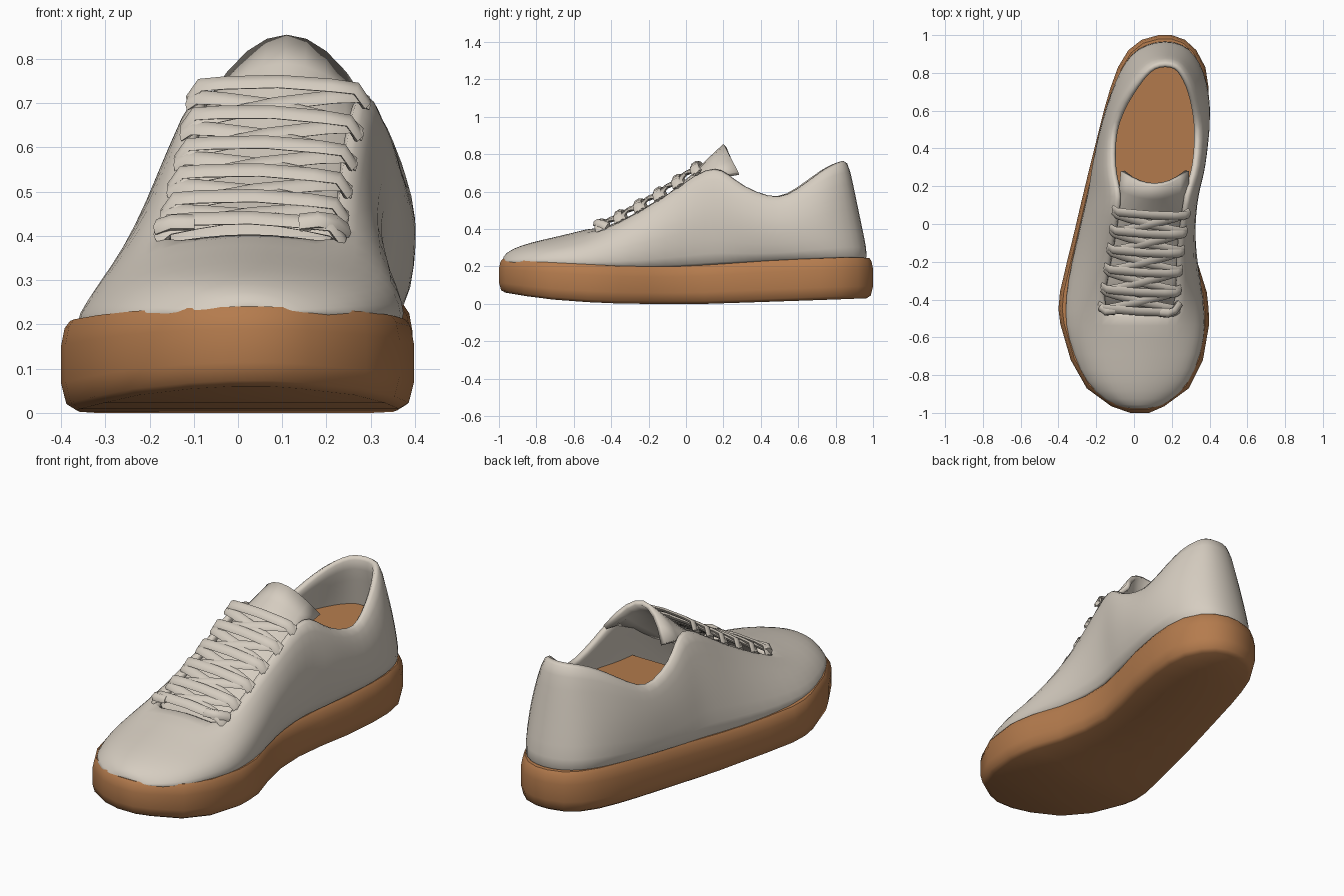
import bpy, bmesh, math
from mathutils import Vector

if "Cube" in bpy.data.objects:
    bpy.data.objects.remove(bpy.data.objects["Cube"])


def material(name, rgb):
    m = bpy.data.materials.new(name)
    m.diffuse_color = (*rgb, 1)
    m.use_nodes = True
    m.node_tree.nodes["Principled BSDF"].inputs["Base Color"].default_value = m.diffuse_color
    return m


CREAM = material("cream_leather", (0.67, 0.61, 0.53))
GUM = material("gum_rubber", (0.46, 0.20, 0.075))


def lerp(keys, v):
    """Piecewise linear lookup in (position, value) pairs."""
    for (a, p), (b, q) in zip(keys, keys[1:]):
        if v <= b:
            return p + (q - p) * max(0, (v - a) / (b - a))
    return keys[-1][1]


def make(name, verts, faces, mat, angle=50, weld=0.0):
    bm = bmesh.new()
    vs = [bm.verts.new(v) for v in verts]
    for f in faces:
        bm.faces.new([vs[i] for i in f])
    bmesh.ops.delete(bm, geom=[v for v in bm.verts if not v.link_faces], context='VERTS')
    if weld:
        bmesh.ops.remove_doubles(bm, verts=bm.verts, dist=weld)
    else:
        bmesh.ops.recalc_face_normals(bm, faces=bm.faces)
    me = bpy.data.meshes.new(name)
    bm.to_mesh(me)
    bm.free()
    me.materials.append(mat)
    ob = bpy.data.objects.new(name, me)
    bpy.context.collection.objects.link(ob)
    bpy.ops.object.select_all(action='DESELECT')
    ob.select_set(True)
    bpy.context.view_layer.objects.active = ob
    bpy.ops.object.shade_smooth_by_angle(angle=math.radians(angle))
    return ob


def grid(rows, cols, keep=lambda i, j: True):
    return [(i * cols + j, i * cols + j + 1, (i + 1) * cols + j + 1, (i + 1) * cols + j)
            for i in range(rows - 1) for j in range(cols - 1) if keep(i, j)]


SOLE_TOP = [(-1, .24), (-.8, .225), (-.3, .2), (0, .2), (.5, .235), (.9, .25), (1, .245)]
SOLE_BOTTOM = [(-1, .06), (-.8, .03), (-.6, .012), (-.3, 0), (.1, 0), (1, .03)]

# Sole: stacked rings of one outline, given as y, left x, right x
edge = [(-1, -.02, .08), (-.965, -.12, .16), (-.87, -.25, .29), (-.72, -.335, .365),
        (-.53, -.39, .398), (-.45, -.4, .395), (-.36, -.392, .385), (-.2, -.355, .335),
        (-.05, -.318, .305), (.1, -.283, .3), (.25, -.247, .325), (.42, -.205, .365),
        (.6, -.16, .39), (.72, -.125, .395), (.83, -.085, .378), (.92, -.03, .33),
        (.975, .04, .27), (1, .13, .2)]
m = len(edge)
outline = [(r, y) for y, l, r in edge] + [(l, y) for y, l, r in reversed(edge)]
n = len(outline)
verts = []
for inset, h in [(.035, 0), (.012, .07), (0, .3), (0, .72), (.008, .92), (.02, 1)]:
    for k, (x, y) in enumerate(outline):
        a, b = outline[k - 1], outline[(k + 1) % n]
        nrm = Vector((b[1] - a[1], a[0] - b[0])).normalized()
        lo, hi = lerp(SOLE_BOTTOM, y), lerp(SOLE_TOP, y)
        verts.append((x - nrm.x * inset, y - nrm.y * inset, lo + (hi - lo) * h))
faces = [(r * n + k, r * n + (k + 1) % n, (r + 1) * n + (k + 1) % n, (r + 1) * n + k)
         for r in range(5) for k in range(n)]
for base in (0, 5 * n):
    faces += [(base + k, base + k + 1, base + n - 2 - k, base + n - 1 - k) for k in range(m - 1)]
make("sole", verts, faces, GUM)

# Upper: y, base left, base right, rim height, rim left, rim right, crown height
stations = [(-.99, .0, .06, .225, .015, .045, .232), (-.965, -.11, .16, .265, -.05, .09, .275),
            (-.89, -.225, .265, .295, -.11, .14, .312), (-.78, -.3, .33, .32, -.15, .19, .342),
            (-.6, -.365, .38, .35, -.18, .23, .382), (-.47, -.382, .38, .395, -.18, .23, .42),
            (-.3, -.365, .355, .48, -.155, .24, .49), (-.1, -.32, .30, .60, -.125, .26, .60),
            (.05, -.285, .29, .71, -.105, .285, .7), (.15, -.26, .3, .745, -.095, .30, .75),
            (.22, -.245, .315, .71, -.11, .32, .7), (.3, -.23, .33, .64, -.13, .345, .6),
            (.45, -.195, .355, .58, -.13, .355, .6), (.55, -.17, .375, .59, -.115, .35, .6),
            (.7, -.125, .385, .67, -.065, .33, .6), (.82, -.08, .37, .735, -.005, .305, .7),
            (.91, -.025, .325, .765, .045, .27, .7), (.965, .06, .265, .775, .095, .235, .7),
            (.985, .165, .165, .775, .165, .165, .7)]
SIDE, MID = 5, 3
COLS = 2 * SIDE + MID
verts, insole = [], []
for y, xl, xr, zr, tl, tr, zc in stations:
    zb = lerp(SOLE_TOP, y) - .015
    fade = max(0, min(1, (.985 - abs(y)) / .25))
    lean = .115 * max(0, (y - .5) / .485)

    def wall_point(x0, x1, bulge, s):
        swell = math.sin(math.pi * s) * fade
        return (x0 + (x1 - x0) * s + bulge * swell, y - lean * s, zb + (zr - zb) * s + .015 * swell)

    steps = [k / (SIDE - 1) for k in range(SIDE)]
    verts += [wall_point(xl, tl, -.02, s) for s in steps]
    for k in range(MID):
        t = (k + 1) / (MID + 1)
        verts.append((tl + (tr - tl) * t, y - lean, zr + (zc - zr) * (1 - (2 * t - 1) ** 2)))
    verts += [wall_point(xr, tr, .045, s) for s in reversed(steps)]
    # raised footbed edge, buried halfway into the walls
    if -.05 < y < .95:
        z = .46 + .03 * y
        s = (z - zb) / (zr - zb)
        a, b = wall_point(xl, tl, -.02, s), wall_point(xr, tr, .045, s)
        insole += [(a[0] + .03, a[1], z), (b[0] - .03, b[1], z)]
closed = 5  # the top is closed only over the toe
upper = make("upper", verts, grid(len(stations), COLS,
             lambda i, j: i < closed or j < SIDE - 1 or j >= SIDE + MID), CREAM, 50, .0005)
mod = upper.modifiers.new("thickness", 'SOLIDIFY')
mod.thickness, mod.offset = .05, -1
sub = upper.modifiers.new("rounding", 'SUBSURF')
sub.levels = sub.render_levels = 1

# Footbed inside the opening
make("insole", insole, grid(len(insole) // 2, 2), GUM, 50, .0005)

# Tongue: y, centre height, centre x, half width, side drop, backward curl
verts = []
path = [(-.52, .37, .03, .19, .03, 0), (-.3, .47, .04, .215, .05, 0), (-.1, .585, .065, .21, .06, .01),
        (.04, .70, .09, .205, .08, .02), (.13, .79, .105, .185, .1, .05), (.2, .855, .11, .18, .15, .08)]
for y, z, cx, w, drop, curl in path:
    for k in range(9):
        u = k / 4 - 1
        verts.append((cx + u * w, y + curl * u * u, z - drop * u * u))
tongue = make("tongue", verts, grid(len(path), 9), CREAM, 50, .0005)
mod = tongue.modifiers.new("thickness", 'SOLIDIFY')
mod.thickness, mod.offset = .025, -1


def lace(name, pts, width=.026, thick=.011):
    """Flat ribbon with a six-sided section, swept across the throat."""
    verts, sides = [], 6
    along = Vector((0, .84, .54))
    for i, p in enumerate(pts):
        tan = (Vector(pts[min(i + 1, len(pts) - 1)]) - Vector(pts[max(i - 1, 0)])).normalized()
        side = (along - tan * along.dot(tan)).normalized()
        up = tan.cross(side)
        for k in range(sides):
            a = math.tau * k / sides
            verts.append(Vector(p) + side * width * math.cos(a) + up * thick * math.sin(a))
    faces = [(i * sides + k, i * sides + (k + 1) % sides, (i + 1) * sides + (k + 1) % sides,
              (i + 1) * sides + k) for i in range(len(pts) - 1) for k in range(sides)]
    faces += [tuple(range(sides)), tuple(range(len(verts) - sides, len(verts)))]
    make(name, verts, faces, CREAM, 60)


# Laces: straight bars over crossing diagonals
RIM = [(s[0], s[3]) for s in stations]
LEFT = [(s[0], s[4]) for s in stations]
RIGHT = [(s[0], s[5]) for s in stations]


def strand(name, ya, yb, lift):
    a = Vector((lerp(LEFT, ya) - .006, ya, lerp(RIM, ya)))
    b = Vector((lerp(RIGHT, yb) + .006, yb, lerp(RIM, yb)))
    pts = []
    for t, h in [(0, -.012), (.06, .014), (.2, .02), (.5, .026), (.8, .02), (.94, .014), (1, -.012)]:
        p = a.lerp(b, t)
        pts.append((p.x, p.y - h * .5, p.z + h + (lift if 0 < t < 1 else 0)))
    lace(name, pts)


rows = [-.45, -.35, -.245, -.14, -.04, .06]
for i, y in enumerate(rows):
    strand(f"lace_bar_{i + 1}", y + .012, y - .012, .01)
    if i + 1 < len(rows):
        strand(f"lace_cross_left_{i + 1}", y, rows[i + 1], -.006)
        strand(f"lace_cross_right_{i + 1}", rows[i + 1], y, -.01)

# Lace ends tucked beside the lowest eyelets
lace("lace_end_right", [(.14, -.47, .43), (.18, -.475, .435), (.215, -.46, .43), (.24, -.42, .41)], .026, .018)
lace("lace_end_left", [(-.1, -.46, .43), (-.15, -.465, .43), (-.18, -.44, .42)], .024, .016)
